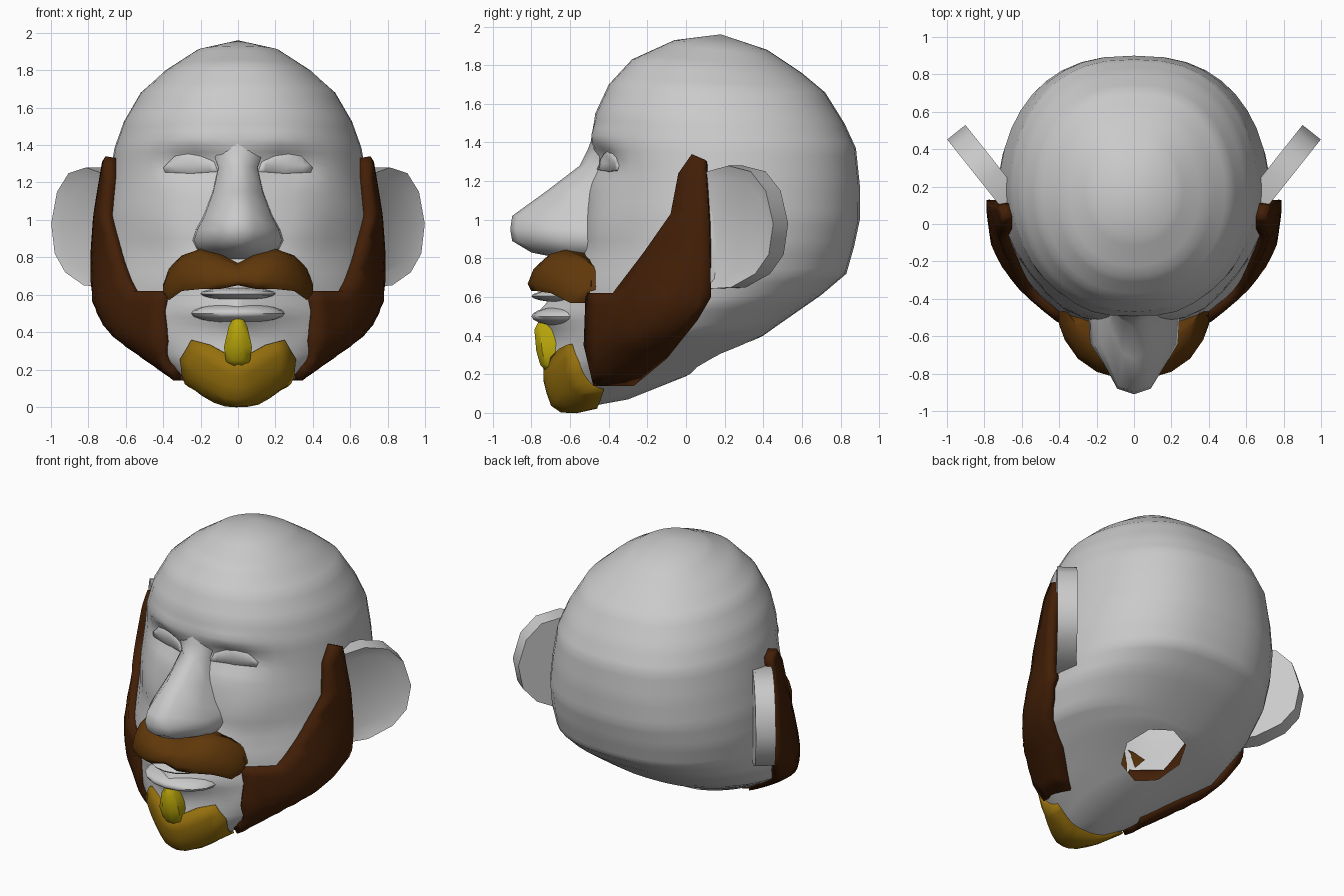
import bpy, bmesh
from math import sin, cos, pi, exp, ceil, radians
from mathutils import Vector, Matrix
from mathutils.bvhtree import BVHTree
from mathutils.geometry import delaunay_2d_cdt

if "Cube" in bpy.data.objects:
    bpy.data.objects.remove(bpy.data.objects["Cube"], do_unlink=True)


def material(name, rgb):
    mat = bpy.data.materials.new(name)
    mat.use_nodes = True
    color = (*rgb, 1)
    mat.diffuse_color = color
    for node in mat.node_tree.nodes:
        if node.type == 'BSDF_PRINCIPLED':
            node.inputs["Base Color"].default_value = color
    return mat


SKIN = material("plain_grey", (.59, .59, .59))
BROWN = material("dark_brown", (.055, .0135, .002))
CHESTNUT = material("chestnut_brown", (.117, .039, .003))
MUSTARD = material("mustard", (.3, .16, .004))
YELLOW = material("yellow", (.47, .37, .003))


def finish(bm, name, mat, angle=45, mirror=False, thickness=0):
    """Turn a bmesh into a smooth shaded object."""
    mesh = bpy.data.meshes.new(name)
    bm.to_mesh(mesh)
    bm.free()
    obj = bpy.data.objects.new(name, mesh)
    bpy.context.collection.objects.link(obj)
    mesh.materials.append(mat)
    if thickness:
        solid = obj.modifiers.new("Thickness", 'SOLIDIFY')
        solid.thickness = thickness
        solid.offset = -1
    if mirror:
        obj.modifiers.new("Mirror", 'MIRROR')
    bpy.ops.object.select_all(action='DESELECT')
    obj.select_set(True)
    bpy.context.view_layer.objects.active = obj
    bpy.ops.object.shade_smooth_by_angle(angle=radians(angle))
    return obj


def bridge(bm, rows):
    """Skin consecutive closed rows of vertices with quads."""
    for a, b in zip(rows, rows[1:]):
        n = len(a)
        for i in range(n):
            j = (i + 1) % n
            bm.faces.new((a[i], a[j], b[j], b[i]))


def loft(name, sections, mat, angle):
    """Closed skin over a list of sections, each a list of 3D points."""
    bm = bmesh.new()
    rows = [[bm.verts.new(p) for p in section] for section in sections]
    bridge(bm, rows)
    bm.faces.new(rows[0])
    bm.faces.new(rows[-1])
    bmesh.ops.recalc_face_normals(bm, faces=bm.faces)
    finish(bm, name, mat, angle)


# Head: tilted rings (front y, front z, back y, back z, half width, face taper)
RINGS = [
    (-.06, 1.93, .42, 1.88, .22, .9), (-.28, 1.83, .6, 1.76, .39, .9),
    (-.4, 1.7, .72, 1.66, .52, .9), (-.47, 1.55, .82, 1.5, .61, .9),
    (-.49, 1.4, .88, 1.37, .66, .9), (-.5, 1.25, .9, 1.18, .69, 1),
    (-.53, 1.05, .9, 1, .72, 1.1), (-.56, .85, .87, .86, .73, 1.3),
    (-.68, .66, .83, .72, .73, 1.7), (-.72, .5, .7, .61, .72, 2),
    (-.7, .36, .47, .45, .65, 1.9), (-.72, .22, .4, .4, .52, 1.7),
    (-.68, .07, .2, .3, .32, 1.3), (-.6, .015, 0, .19, .16, 1)]
# Face relief (x, z, x radius, z radius, push back)
RELIEF = [(.23, 1.29, .16, .08, .075), (.22, 1.43, .18, .05, -.02),
          (.36, .93, .15, .17, -.04), (0, .51, .24, .06, -.05)]
SIDES, STEPS = 40, 4


def ring_points(ring):
    fy, fz, by, bz, width, taper = ring
    for i in range(SIDES):
        a = 2 * pi * i / SIDES
        s, c = sin(a), cos(a)
        t = (1 - c) / 2
        x = width * abs(s) ** (taper if c > 0 else .8) * (1 if s > 0 else -1)
        y, z = fy + (by - fy) * t, fz + (bz - fz) * t
        if y < 0:
            y += sum(d * exp(-((abs(x) - px) / rx) ** 2 - ((z - pz) / rz) ** 2)
                     for px, pz, rx, rz, d in RELIEF)
        yield x, y, z


bm = bmesh.new()
rings = []
for a, b in zip(RINGS, RINGS[1:]):
    for k in range(STEPS):
        rings.append([p + (q - p) * k / STEPS for p, q in zip(a, b)])
rings.append(RINGS[-1])
rows = [[bm.verts.new(p) for p in ring_points(r)] for r in rings]
bridge(bm, rows)
for row, pole in ((rows[0], (0, .18, 1.96)), (rows[-1], (0, -.3, .07))):
    tip = bm.verts.new(pole)
    for i in range(SIDES):
        bm.faces.new((row[i], row[(i + 1) % SIDES], tip))
bmesh.ops.recalc_face_normals(bm, faces=bm.faces)
surface = BVHTree.FromBMesh(bm)
head = finish(bm, "head", SKIN, 60)

# Neck opening: cut a clean edge, then remove the walls of the cut
bm = bmesh.new()
place = Matrix.Translation((0, .19, .3)) @ Matrix.Rotation(radians(30), 4, 'X')
bmesh.ops.create_cone(bm, cap_ends=True, segments=8, radius1=.21, radius2=.21,
                      depth=.3, matrix=place)
cutter = finish(bm, "neck_cutter", SKIN)
cutter.hide_render = True
cut = head.modifiers.new("Neck opening", 'BOOLEAN')
cut.operation = 'DIFFERENCE'
cut.solver = 'EXACT'
cut.object = cutter
bpy.context.view_layer.objects.active = head
bpy.ops.object.modifier_apply(modifier=cut.name)
bpy.data.objects.remove(cutter, do_unlink=True)
bm = bmesh.new()
bm.from_mesh(head.data)
to_cut = place.inverted()
walls = [f for f in bm.faces
         if (to_cut @ f.calc_center_median()).to_2d().length < .198
         and abs((to_cut @ f.calc_center_median()).z) < .2]
bmesh.ops.delete(bm, geom=walls, context='FACES')
bm.to_mesh(head.data)
bm.free()


def plate(name, outline, right, up, lift, mat, rim=1, mirror=False, step=.06):
    """Wrap a flat outline onto the head and raise it off the skin."""
    right, up = Vector(right), Vector(up).normalized()
    out = right.cross(up)
    pts = []
    for p, q in zip(outline, outline[1:] + outline[:1]):
        p, q = Vector(p), Vector(q)
        n = ceil((q - p).length / step)
        pts += [p.lerp(q, k / n) for k in range(n)]
    edge = list(pts)
    us, vs = [p.x for p in pts], [p.y for p in pts]
    for i in range(1, ceil((max(us) - min(us)) / step)):
        for j in range(1, ceil((max(vs) - min(vs)) / step)):
            p = Vector((min(us) + i * step, min(vs) + j * step))
            if min((p - q).length for q in edge) > step * .6:
                pts.append(p)
    flat, _, tris = delaunay_2d_cdt(pts, [], [list(range(len(edge)))], 1, 1e-5)[:3]
    bm = bmesh.new()
    verts = []
    for p in flat:
        start = right * p.x + up * p.y + out * 3
        hit = surface.ray_cast(start, -out)[0]
        if hit is None:
            hit = surface.find_nearest(start - out * 2.4)[0]
        verts.append(bm.verts.new(hit))
    for tri in tris:
        a, b, c = (flat[i] for i in tri)
        ccw = (b - a).x * (c - a).y - (b - a).y * (c - a).x > 0
        bm.faces.new([verts[i] for i in (tri if ccw else tri[::-1])])
    bmesh.ops.delete(bm, geom=[v for v in bm.verts if not v.link_faces],
                     context='VERTS')
    for v in bm.verts:
        v.co += out * lift * (rim if v.is_boundary else 1)
    finish(bm, name, mat, 50, mirror, lift + .01)


# Side beard, chin beard and eyes
X, Y, Z = (1, 0, 0), (0, 1, 0), (0, 0, 1)
plate("side_beard", [
    (-.48, .14), (-.27, .14), (-.1, .28), (.06, .48), (.13, .6), (.12, 1),
    (.1, 1.31), (.03, 1.34), (-.04, 1.24), (-.08, 1.03), (-.22, .83),
    (-.38, .62), (-.52, .62), (-.53, .35)], Y, Z, .06, BROWN, mirror=True)
chin = [(0, .34), (.15, .35), (.27, .38), (.3, .48), (.31, .58), (.25, .68),
        (.15, .7), (.08, .7), (0, .69)]
plate("chin_beard", chin + [(-x, v) for x, v in chin[-2:0:-1]],
      X, (0, -1, 1), .04, MUSTARD, .8)
plate("eye", [(.11, 1.26), (.25, 1.25), (.39, 1.255), (.4, 1.28), (.34, 1.34),
              (.27, 1.35), (.2, 1.34), (.13, 1.31)],
      X, Z, .008, SKIN, .9, True, .04)

# Moustache: half sections of (x, bottom z, top z, front y)
half = [(0, .65, .77, -.81), (.1, .63, .82, -.82), (.2, .63, .845, -.79),
        (.3, .62, .81, -.72), (.37, .57, .74, -.62), (.4, .61, .66, -.54)]
sections = []
for x, low, top, y in [(-x, *rest) for x, *rest in half[:0:-1]] + half:
    tall = top - low
    sections.append([(x, -.5, low), (x, y + .02, low), (x, y, low + tall * .2),
                     (x, y + .03, low + tall * .6),
                     (x, y + .09, low + tall * .9), (x, y + .17, top),
                     (x, -.49, top - tall * .1)])
loft("moustache", sections, CHESTNUT, 60)

# Tuft under the lips: rows of (z, front y, half width)
sections = []
for z, y, w in [(.47, -.765, .03), (.43, -.785, .05), (.32, -.775, .075),
                (.25, -.755, .065), (.22, -.73, .05)]:
    sections.append([(-w, -.66, z), (-w, y + .03, z), (-w * .4, y, z),
                     (w * .4, y, z), (w, y + .03, z), (w, -.66, z)])
loft("lip_tuft", sections, YELLOW, 50)

# Lips
for name, z, radii in (("upper_lip", .605, (.2, .2, .035)),
                       ("lower_lip", .5, (.25, .2, .055))):
    bm = bmesh.new()
    place = Matrix.Translation((0, -.6, z)) @ Matrix.Diagonal((*radii, 1))
    bmesh.ops.create_uvsphere(bm, u_segments=16, v_segments=10, radius=1,
                              matrix=place)
    finish(bm, name, SKIN, 60)

# Nose: rows of (z, ridge y, ridge half width, base half width)
base, sections = -.38, []
for z, y, r, b in [(1.44, -.48, .1, .19), (1.36, -.51, .06, .14),
                   (1.28, -.55, .05, .11), (1.15, -.72, .06, .14),
                   (1.02, -.9, .08, .19), (.95, -.91, .09, .23),
                   (.89, -.9, .08, .25), (.83, -.8, .07, .22),
                   (.79, -.6, .06, .17)]:
    side = [(-b, base), (-b * .94, (base + y) / 2), (-r, y + .03)]
    outline = side + [(0, y)] + [(-px, py) for px, py in side[::-1]]
    sections.append([(px, py, z) for px, py in outline])
loft("nose", sections, SKIN, 65)

# Ears: thick outlines swept backwards with a hollow front
bm = bmesh.new()
along, normal = Vector((.62, .78, 0)), Vector((.78, -.62, 0))
root = Vector((.7, .18, 0)) - normal * .06
outline = [(-.08, 1.24), (.1, 1.28), (.25, 1.25), (.35, 1.15), (.4, .98),
           (.37, .82), (.28, .72), (.12, .65), (-.08, .64)]
back = bm.faces.new([bm.verts.new(root + along * s + Vector((0, 0, z)))
                     for s, z in outline])
new = bmesh.ops.extrude_face_region(bm, geom=[back])["geom"]
bmesh.ops.translate(bm, vec=normal * .125,
                    verts=[v for v in new if isinstance(v, bmesh.types.BMVert)])
front = [f for f in new if isinstance(f, bmesh.types.BMFace)][0]
bmesh.ops.recalc_face_normals(bm, faces=bm.faces)
bmesh.ops.inset_region(bm, faces=[front], thickness=.07)
bmesh.ops.translate(bm, vec=normal * -.025, verts=front.verts)
finish(bm, "ear", SKIN, 50, True)
